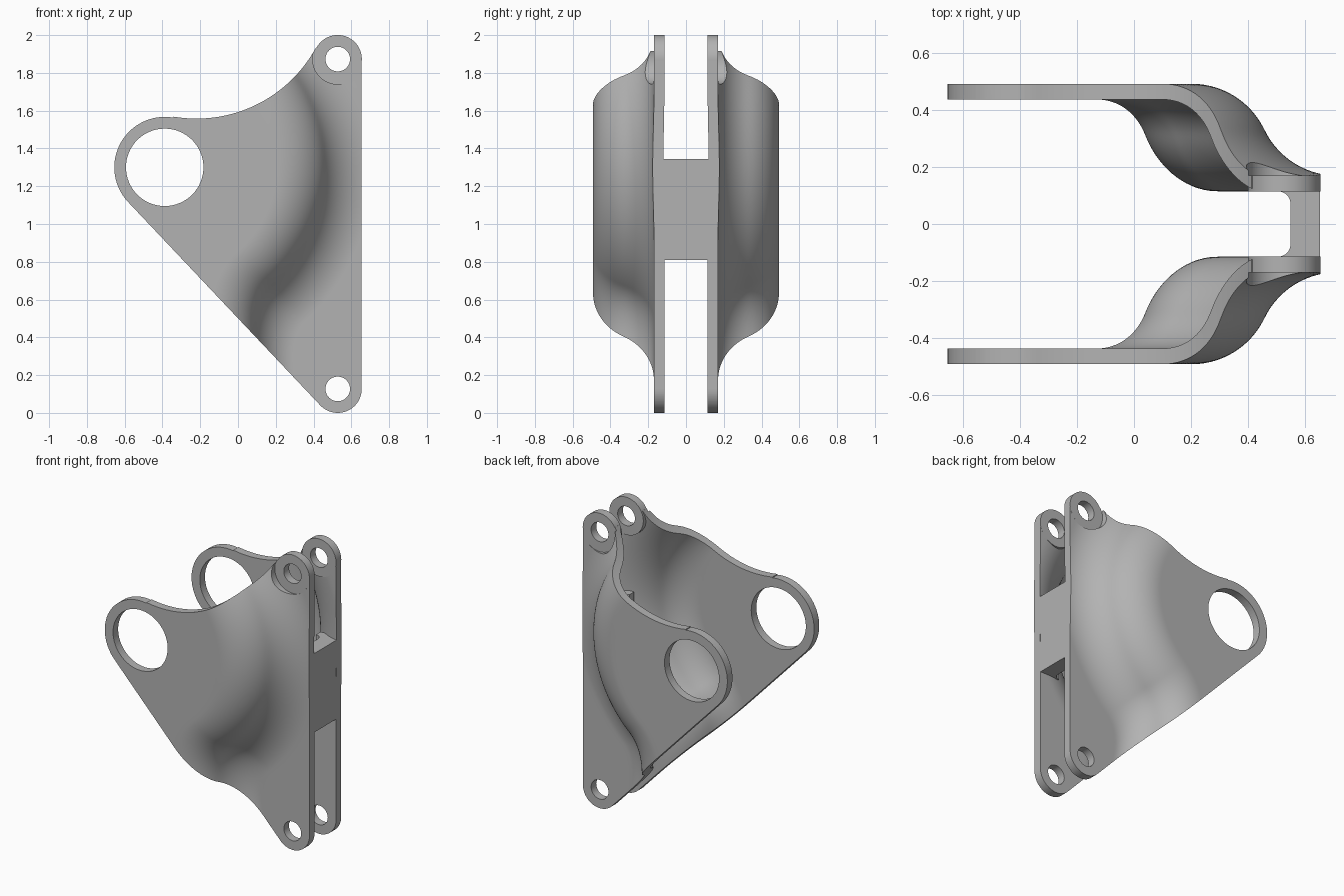
import bpy, bmesh
from math import sin, cos, pi, atan2, acos, sqrt, hypot, radians

cube = bpy.data.objects.get("Cube")
if cube:
    bpy.data.objects.remove(cube)

grey = bpy.data.materials.new("plain_grey")
grey.use_nodes = True
colour = (0.45, 0.45, 0.45, 1)
grey.diffuse_color = colour
grey.node_tree.nodes["Principled BSDF"].inputs["Base Color"].default_value = colour

# Main layout in the x-z plane: centre x, centre z, radius
EYE = (-0.388, 1.30, 0.267)
TOP = (0.528, 1.873, 0.127)
LOW = (0.528, 0.127, 0.127)
SCOOP = (-0.22, 2.278, 0.72)
EYE_HOLE, PIN_HOLE = 0.205, 0.065
FLANGE_IN, FLANGE_OUT, SIDE_OUT = 0.115, 0.17, 0.4925
THICK = FLANGE_OUT - FLANGE_IN


def make_object(name, bm):
    bmesh.ops.recalc_face_normals(bm, faces=bm.faces)
    mesh = bpy.data.meshes.new(name)
    bm.to_mesh(mesh)
    bm.free()
    mesh.materials.append(grey)
    ob = bpy.data.objects.new(name, mesh)
    bpy.context.collection.objects.link(ob)
    return ob


def arc(circle, a, b, n=32):
    x, z, r = circle
    return [(x + r * cos(a + (b - a) * i / n), z + r * sin(a + (b - a) * i / n))
            for i in range(n + 1)]


def prism(name, points, y0, y1):
    """Extrude an x-z outline along y."""
    bm = bmesh.new()
    face = bm.faces.new([bm.verts.new((x, y0, z)) for x, z in points])
    top = bmesh.ops.extrude_face_region(bm, geom=[face])["geom"]
    for v in top:
        if isinstance(v, bmesh.types.BMVert):
            v.co.y = y1
    return make_object(name, bm)


def disc(name, centre, radius, y0, y1):
    return prism(name, arc((centre[0], centre[1], radius), 0, 2 * pi, 64)[:-1], y0, y1)


def apply_modifiers(ob):
    bpy.context.view_layer.objects.active = ob
    for mod in list(ob.modifiers):
        bpy.ops.object.modifier_apply(modifier=mod.name)


def combine(ob, tool, operation):
    mod = ob.modifiers.new(operation, "BOOLEAN")
    mod.operation, mod.solver, mod.object = operation, "EXACT", tool
    apply_modifiers(ob)
    bpy.data.objects.remove(tool)


def angle_to(a, b):
    return atan2(b[1] - a[1], b[0] - a[0])


# Direction of the straight lower edge's normal (common tangent of two bosses)
span = hypot(LOW[0] - EYE[0], LOW[1] - EYE[1])
edge_angle = angle_to(EYE, LOW) - acos((EYE[2] - LOW[2]) / span)

# Bend: two equal arcs swept round the eye, flaring out at the lower edge
BEND_R, BEND_START = 0.284, 0.59
half_drop = (SIDE_OUT - FLANGE_OUT) / 2
half_run = BEND_R * sin(acos(1 - half_drop / BEND_R))


def outer_y(x, z):
    dx, dz = x - EYE[0], z - EYE[1]
    depth = EYE[2] - dx * cos(edge_angle) - dz * sin(edge_angle)
    flare = 1 + 0.2 * min(1.3, max(0, 1 - depth / 0.25)) ** 2
    t = hypot(dx, dz) / flare - BEND_START
    if t <= 0:
        return SIDE_OUT
    if t >= 2 * half_run:
        return FLANGE_OUT
    if t < half_run:
        return SIDE_OUT - BEND_R + sqrt(BEND_R ** 2 - t * t)
    return FLANGE_OUT + BEND_R - sqrt(BEND_R ** 2 - (2 * half_run - t) ** 2)


# Pressed sheet, thickened inward
step, nx, nz = 0.0125, 109, 164
bm = bmesh.new()
rows = []
for j in range(nz + 1):
    z = -0.025 + j * step
    rows.append([bm.verts.new((x, outer_y(x, z), z))
                 for x in (-0.68 + i * step for i in range(nx + 1))])
for a, b in zip(rows, rows[1:]):
    for i in range(nx):
        bm.faces.new((a[i], b[i], b[i + 1], a[i + 1]))
plate = make_object("side_plates", bm)
if plate.data.polygons[0].normal.y < 0:
    plate.data.flip_normals()
solid = plate.modifiers.new("thickness", "SOLIDIFY")
solid.thickness, solid.offset, solid.use_even_offset = THICK, -1, True
apply_modifiers(plate)

# Trim to the outline: bosses, scooped upper edge, straight lower edge
to_top, to_eye = angle_to(SCOOP, TOP), angle_to(SCOOP, EYE)
outline = (arc(LOW, edge_angle, 0)
           + arc(TOP, 0, to_top + pi)
           + arc(SCOOP, to_top, to_eye, 48)
           + arc(EYE, to_eye + pi, edge_angle + 2 * pi))
combine(plate, prism("outline_cutter", outline, -0.3, 0.8), "INTERSECT")

# Flat spot face and round pad at the upper pin
combine(plate, disc("spot_cutter", TOP, 0.133, FLANGE_OUT, 0.8), "DIFFERENCE")
combine(plate, disc("pad", TOP, TOP[2] + 0.0005, FLANGE_IN - 0.0005, FLANGE_OUT + 0.0005), "UNION")

# Holes
for centre, radius in ((EYE, EYE_HOLE), (TOP, PIN_HOLE), (LOW, PIN_HOLE)):
    combine(plate, disc("hole_cutter", centre, radius, -0.3, 0.8), "DIFFERENCE")

mirror = plate.modifiers.new("mirror", "MIRROR")
mirror.use_axis = (False, True, False)
mirror.use_mirror_merge = False
apply_modifiers(plate)

# Bridge between the flanges, with filleted inner corners
fillet = [(0.505 + 0.045 * cos(a), 0.07 + 0.045 * sin(a))
          for a in (radians(90 * i / 10) for i in range(11))]
half = [(0.654, 0.14), (0.57, 0.165), (0.505, 0.165)] + fillet[::-1]
section = half + [(x, -y) for x, y in reversed(half)]
bm = bmesh.new()
face = bm.faces.new([bm.verts.new((x, y, 0.81)) for x, y in section])
for v in bmesh.ops.extrude_face_region(bm, geom=[face])["geom"]:
    if isinstance(v, bmesh.types.BMVert):
        v.co.z = 1.345
bridge = make_object("bridge", bm)

for ob in (plate, bridge):
    bpy.ops.object.select_all(action="DESELECT")
    ob.select_set(True)
    bpy.context.view_layer.objects.active = ob
    bpy.ops.object.shade_smooth_by_angle(angle=radians(35))
